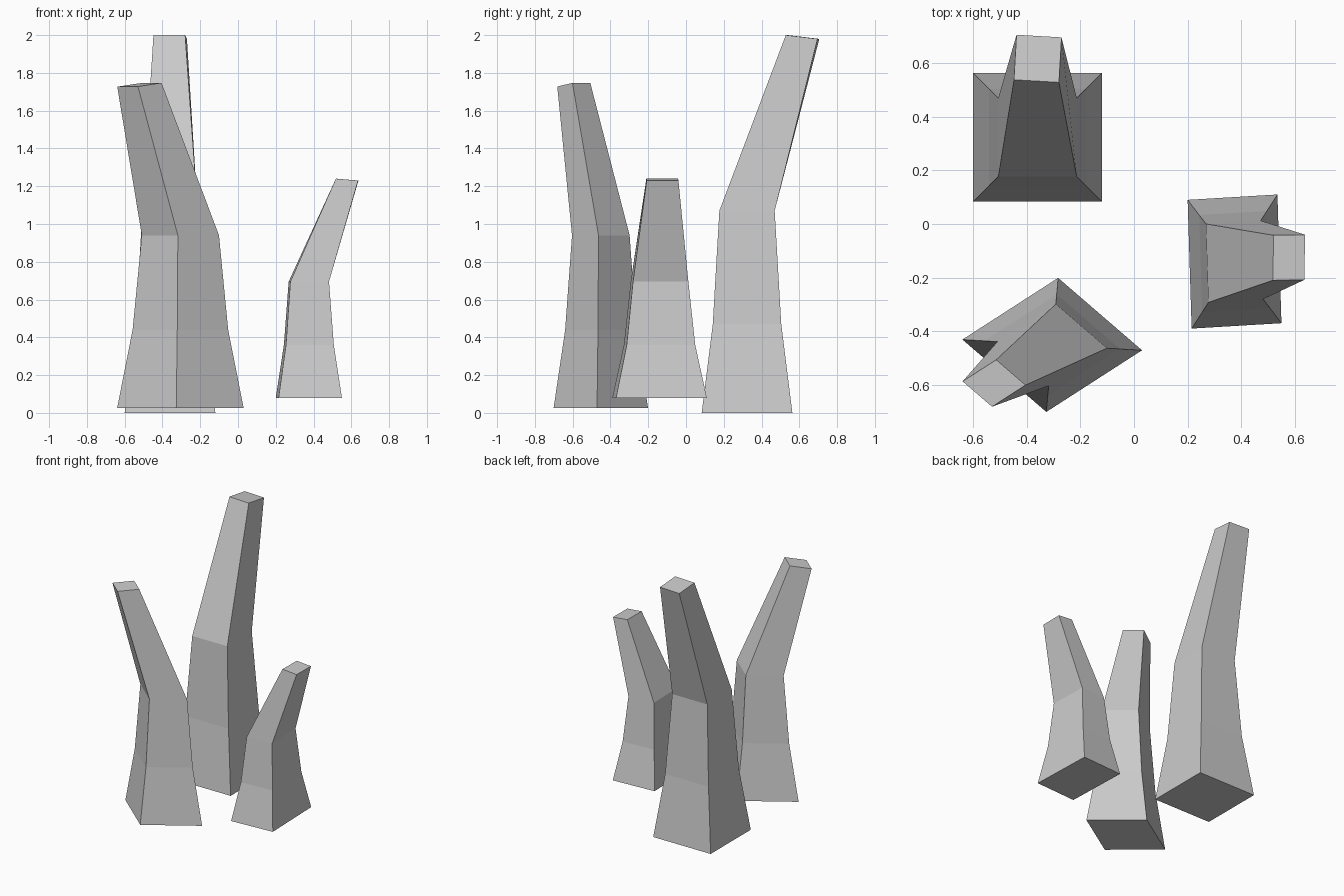
import bpy
import bmesh
from math import radians
from mathutils import Matrix, Vector

cube = bpy.data.objects.get("Cube")
if cube:
    bpy.data.objects.remove(cube, do_unlink=True)

# Single stone colour
stone = bpy.data.materials.new("pale_grey_stone")
stone.use_nodes = True
colour = (0.6, 0.6, 0.6, 1)
stone.diffuse_color = colour
stone.node_tree.nodes["Principled BSDF"].inputs["Base Color"].default_value = colour

# Every spire narrows by the same steps: foot, waist, bend, tip
TAPER = (1, 0.755, 0.61, 0.35)


def spire(name, centre, tip, heights, diag_a, diag_b, tilt, twist):
    """Bent four-sided spire; half diagonals define its cross-section."""
    bm = bmesh.new()
    rings = []
    for level, (z, scale) in enumerate(zip(heights, TAPER)):
        last = level == len(TAPER) - 1
        middle = Vector((*(tip if last else centre), z))
        turn = Matrix.Rotation(radians(twist if last else 0), 3, "Z")
        ring = []
        for sign in (1, -1):
            for diag, lift in zip((diag_a, diag_b), tilt):
                offset = turn @ Vector((*diag, 0)) * scale
                offset.z = lift if last else 0
                ring.append(bm.verts.new(middle + sign * offset))
        rings.append(ring)
    bm.faces.new(rings[0][::-1])
    bm.faces.new(rings[-1])
    for low, high in zip(rings, rings[1:]):
        for i in range(4):
            j = (i + 1) % 4
            bm.faces.new((low[i], low[j], high[j], high[i]))
    bmesh.ops.recalc_face_normals(bm, faces=bm.faces)
    mesh = bpy.data.meshes.new(name)
    bm.to_mesh(mesh)
    bm.free()
    mesh.materials.append(stone)
    obj = bpy.data.objects.new(name, mesh)
    bpy.context.collection.objects.link(obj)


# Tall spire leaning back
spire("tall_back_spire", (-0.36, 0.323), (-0.359, 0.617), (0, 0.47, 1.07, 1.99),
      (0.24, -0.24), (0.24, 0.24), (0.01, -0.01), -3.3)

# Medium spire leaning to the front right
spire("medium_front_spire", (-0.305, -0.451), (-0.522, -0.594), (0.025, 0.44, 0.94, 1.737),
      (0.335, -0.02), (0.022, 0.25), (0.01, 0.009), 0)

# Short spire leaning left
spire("short_left_spire", (0.375, -0.14), (0.578, -0.125), (0.08, 0.36, 0.695, 1.235),
      (0.175, -0.23), (0.16, 0.25), (-0.005, -0.005), -2.5)
